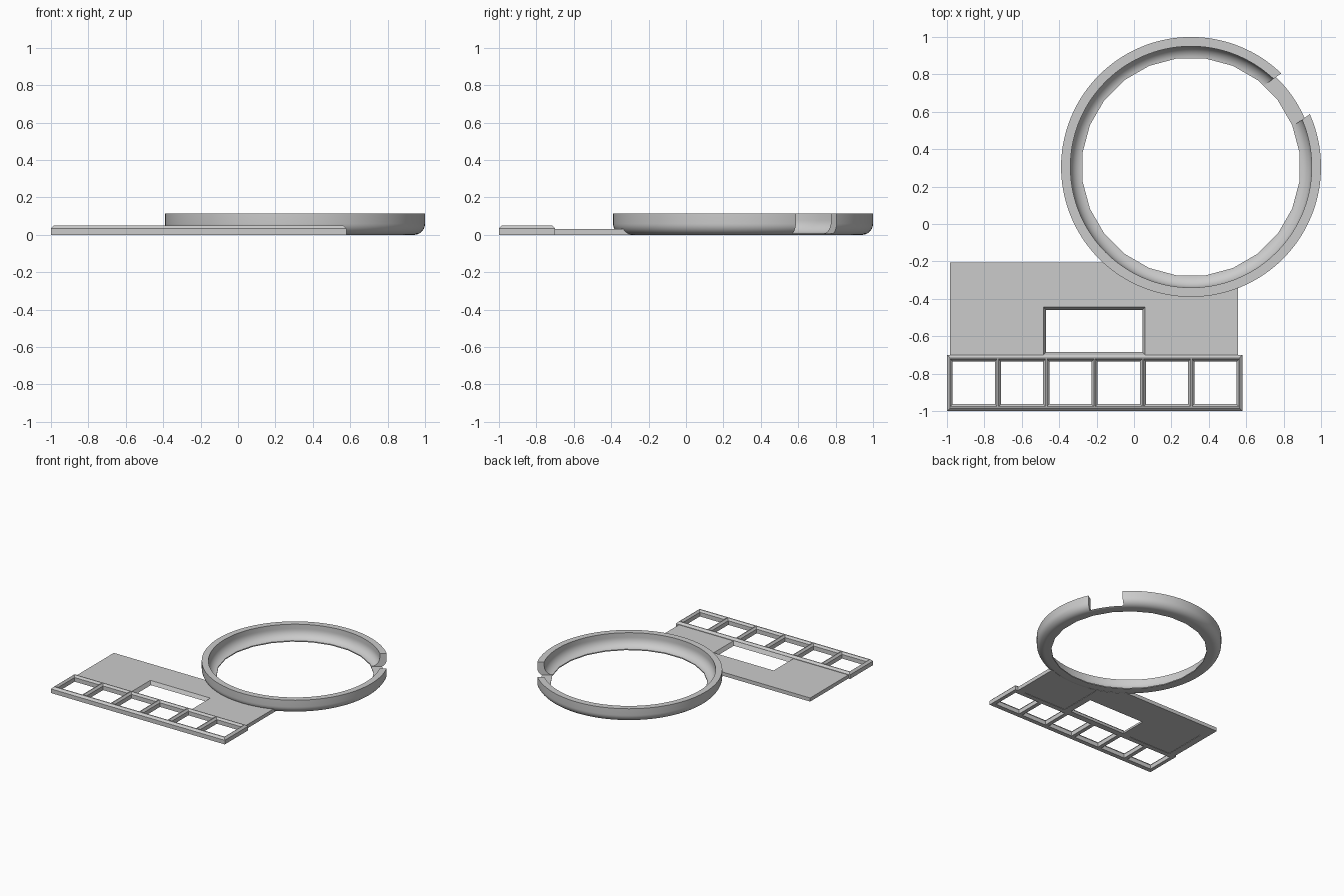
import bpy, bmesh, math
from mathutils import Matrix

if "Cube" in bpy.data.objects:
    bpy.data.objects.remove(bpy.data.objects["Cube"], do_unlink=True)

grey = bpy.data.materials.new("light grey")
grey.use_nodes = True
grey.diffuse_color = (0.6, 0.6, 0.6, 1)
grey.node_tree.nodes["Principled BSDF"].inputs["Base Color"].default_value = (0.6, 0.6, 0.6, 1)


def finish(name, bm):
    bmesh.ops.recalc_face_normals(bm, faces=bm.faces)
    mesh = bpy.data.meshes.new(name)
    bm.to_mesh(mesh)
    bm.free()
    mesh.materials.append(grey)
    obj = bpy.data.objects.new(name, mesh)
    bpy.context.collection.objects.link(obj)
    return obj


def loft_box(name, x0, x1, y0, y1, levels):
    """Stack of rectangles; each level is (height, outward growth)."""
    bm = bmesh.new()
    loops = [[bm.verts.new(p) for p in ((x0 - g, y0 - g, z), (x1 + g, y0 - g, z),
                                        (x1 + g, y1 + g, z), (x0 - g, y1 + g, z))]
             for z, g in levels]
    for a, b in zip(loops, loops[1:]):
        for i in range(4):
            j = (i + 1) % 4
            bm.faces.new((a[i], a[j], b[j], b[i]))
    bm.faces.new(loops[0])
    bm.faces.new(loops[-1])
    return finish(name, bm)


def cut(target, cutter):
    cutter.hide_render = True
    mod = target.modifiers.new("cut", "BOOLEAN")
    mod.operation, mod.solver, mod.object = "DIFFERENCE", "EXACT", cutter
    bpy.context.view_layer.objects.active = target
    bpy.ops.object.modifier_apply(modifier=mod.name)
    bpy.data.objects.remove(cutter, do_unlink=True)


def smooth(obj):
    bpy.ops.object.select_all(action="DESELECT")
    obj.select_set(True)
    bpy.context.view_layer.objects.active = obj
    bpy.ops.object.shade_smooth_by_angle(angle=math.radians(30))


CX = CY = 0.305      # ring centre
OUTER, WALL, HOLE, TOP = 0.695, 0.645, 0.58, 0.115

# Ring: rounded outer base, hollow inner curve, thin lip with a faceted hole
arc = [math.radians(a) for a in range(0, 91, 10)]
profile = [(OUTER, TOP)]
profile += [(0.635 + 0.06 * math.cos(a), 0.06 - 0.06 * math.sin(a)) for a in arc]
profile += [(HOLE, 0), (HOLE, 0.008)]
profile += [(HOLE + 0.065 * math.sin(a), 0.078 - 0.07 * math.cos(a)) for a in arc[1:]]
profile += [(WALL, TOP)]
STEPS, SIDES = 144, 24
bm = bmesh.new()
rings = []
for s in range(STEPS):
    t = 2 * math.pi * s / STEPS
    sector = 2 * math.pi / SIDES
    facet = 1 / math.cos((t + sector / 2) % sector - sector / 2)
    ring = []
    for r, z in profile:
        k = facet if r == HOLE else 1
        ring.append(bm.verts.new((CX + k * r * math.cos(t), CY + k * r * math.sin(t), z)))
    rings.append(ring)
for s, a in enumerate(rings):
    b = rings[(s + 1) % STEPS]
    for i in range(len(profile)):
        j = (i + 1) % len(profile)
        bm.faces.new((a[i], a[j], b[j], b[i]))
round_ring = finish("round_ring", bm)

# Notch through the ring wall, leaving the lip
notch = loft_box("notch_cutter", 0.4, 0.9, -0.133, 0.133, [(0.006, 0), (0.2, 0)])
notch.data.transform(Matrix.Translation((CX, CY, 0)) @ Matrix.Rotation(math.radians(35), 4, "Z"))
cut(round_ring, notch)
smooth(round_ring)

# Flat plate with a tapered opening
plate = loft_box("base_plate", -0.985, 0.555, -0.71, -0.205, [(0, 0), (0.03, 0)])
cut(plate, loft_box("opening_cutter", -0.47, 0.045, -0.685, -0.46,
                    [(-0.03, -0.015), (0, 0), (0.03, 0.015), (0.05, 0.025)]))

# Shallow pockets underneath
for x in (-0.93, 0.1):
    cut(plate, loft_box("pocket_cutter", x, x + 0.39, -0.695, -0.33, [(-0.02, 0), (0.003, 0)]))

# Round clearance where the plate meets the ring
bm = bmesh.new()
bmesh.ops.create_cone(bm, cap_ends=True, segments=STEPS, radius1=0.65, radius2=0.65, depth=0.3,
                      matrix=Matrix.Translation((CX, CY, 0)))
cut(plate, finish("clearance_cutter", bm))

# Chamfered strip with six windows
strip = loft_box("window_strip", -1, 0.58, -1, -0.7, [(0, 0), (0.034, 0), (0.05, -0.016)])
for i in range(6):
    x = -0.97 + 0.2585 * i
    cut(strip, loft_box("window_cutter", x, x + 0.226, -0.963, -0.735,
                        [(-0.02, 0), (0.034, 0), (0.054, 0.016)]))
